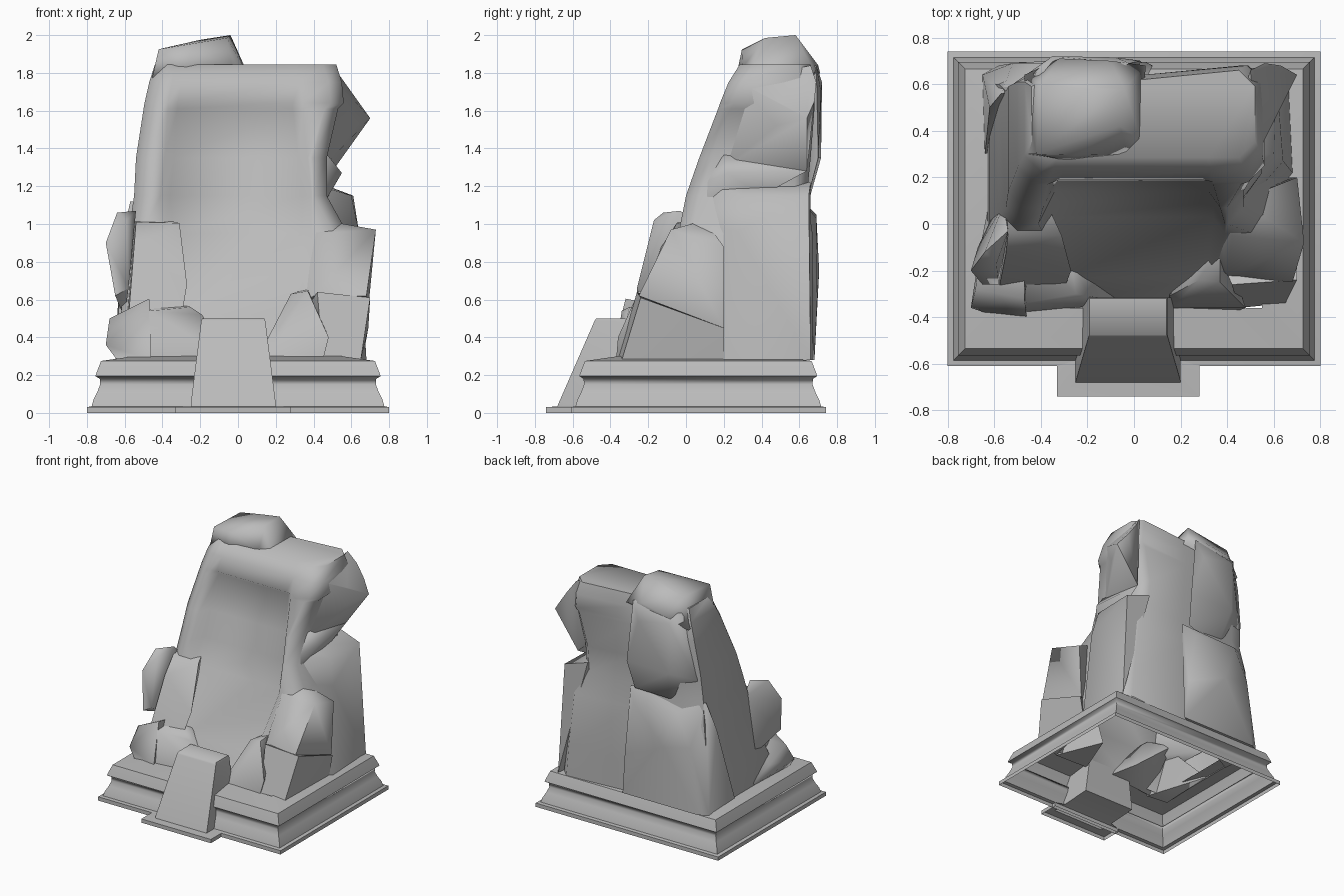
import bpy
import bmesh
from math import radians

default_cube = bpy.data.objects.get("Cube")
if default_cube:
    bpy.data.objects.remove(default_cube, do_unlink=True)

# One plain stone colour
stone = bpy.data.materials.new("grey_stone")
stone.use_nodes = True
GREY = (0.5, 0.5, 0.5, 1)
stone.diffuse_color = GREY
stone.node_tree.nodes["Principled BSDF"].inputs["Base Color"].default_value = GREY


def finish(name, bm, smooth_angle):
    """Turn a bmesh into a shaded stone object."""
    bmesh.ops.recalc_face_normals(bm, faces=bm.faces[:])
    mesh = bpy.data.meshes.new(name)
    bm.to_mesh(mesh)
    bm.free()
    mesh.materials.append(stone)
    obj = bpy.data.objects.new(name, mesh)
    bpy.context.collection.objects.link(obj)
    bpy.ops.object.select_all(action="DESELECT")
    obj.select_set(True)
    bpy.context.view_layer.objects.active = obj
    bpy.ops.object.shade_smooth_by_angle(angle=radians(smooth_angle))
    return obj


def loft(name, rings, cap_top=False, smooth_angle=60):
    """Skin a stack of rings that share one point count."""
    bm = bmesh.new()
    loops = [[bm.verts.new(point) for point in ring] for ring in rings]
    count = len(loops[0])
    for low, high in zip(loops, loops[1:]):
        for i in range(count):
            j = (i + 1) % count
            bm.faces.new((low[i], low[j], high[j], high[i]))
    if cap_top:
        bm.faces.new(loops[-1])
    return finish(name, bm, smooth_angle)


def boulder(name, points):
    """Worn rock wrapped around a few corner points."""
    bm = bmesh.new()
    for point in points:
        bm.verts.new(point)
    result = bmesh.ops.convex_hull(bm, input=bm.verts[:])
    unused = {v for v in result["geom_interior"] if isinstance(v, bmesh.types.BMVert)}
    bmesh.ops.delete(bm, geom=list(unused), context="VERTS")
    return finish(name, bm, 72)


def rectangle(left, right, front, back, z):
    return [(left, front, z), (right, front, z), (right, back, z), (left, back, z)]


# Moulded plinth, hollow underneath: (inset, height) profile
plinth_profile = [(0, 0), (0, .03), (.025, .035), (.035, .07), (.055, .11), (.07, .15),
                  (.068, .18), (.045, .195), (.048, .205), (.075, .275), (.25, .3)]
loft("plinth", [rectangle(inset - .8, .8 - inset, inset - .61, .74 - inset, z)
                for inset, z in plinth_profile])

# Tapered front step on its own foot plate
loft("front_step", [
    rectangle(-.33, .28, -.74, -.58, 0),
    rectangle(-.33, .28, -.74, -.58, .03),
    rectangle(-.25, .2, -.68, -.56, .035),
    rectangle(-.25, .2, -.675, -.32, .05),
    rectangle(-.195, .145, -.485, -.315, .485),
    rectangle(-.19, .14, -.475, -.32, .5),
], cap_top=True)


def seat_ring(z, left, right, front, hollow, back, inner_left, inner_right):
    """Cross-section of the rock shell with a sunken middle at the front."""
    corner = .07
    rim = .05
    valley = .04
    outline = [(left, front + corner), (left + corner, front), (inner_left - rim, front),
               (inner_left, hollow), (inner_right, hollow),
               (inner_right + rim, front), (right - corner, front), (right, front + corner),
               (right, back - corner), (right - corner, back), (valley, back - valley),
               (left + corner * 2, back), (left, back - corner)]
    return [(x, y, z) for x, y in outline]


# Rock shell: leaning back, hollow seat and overhanging head
loft("rock_seat", [
    seat_ring(.28, -.63, .65, -.32, -.34, .67, -.3, .3),
    seat_ring(.52, -.62, .63, -.19, -.23, .67, -.31, .31),
    seat_ring(.95, -.58, .58, -.04, .03, .67, -.34, .34),
    seat_ring(1.15, -.55, .47, .0, .09, .64, -.36, .34),
    seat_ring(1.35, -.54, .47, .07, .14, .66, -.34, .32),
    seat_ring(1.61, -.5, .53, .17, .22, .68, -.32, .29),
    seat_ring(1.64, -.495, .56, .18, .19, .68, -.32, .29),
    seat_ring(1.75, -.47, .55, .225, .225, .68, -.3, .28),
    seat_ring(1.845, -.44, .52, .285, .285, .66, -.28, .27),
], cap_top=True)

# Crown of the backrest and the ridge running down behind it
boulder("crown", [(-.46, .3, 1.75), (-.42, .3, 1.925), (-.25, .295, 1.92), (-.06, .42, 1.985),
                  (-.04, .58, 2), (-.2, .58, 1.975), (-.4, .6, 1.93), (-.47, .64, 1.7),
                  (-.28, .27, 1.8), (-.03, .3, 1.83), (.03, .36, 1.83), (.05, .68, 1.8),
                  (-.32, .71, 1.8), (-.1, .7, 1.84)])
boulder("back_ridge", [(-.42, .65, 1.82), (-.02, .69, 1.84), (-.52, .6, 1.3), (.03, .7, 1.35),
                       (-.35, .72, 1.75), (-.35, .715, 1.35), (-.08, .715, 1.7),
                       (-.5, .5, 1.1), (0, .64, 1.12), (-.3, .65, 1.12),
                       (-.3, .5, 1.82), (-.48, .5, 1.6)])
boulder("back_bulge", [(-.57, .56, 1.12), (-.4, .69, 1.05), (-.02, .69, 1.03), (.05, .62, 1.12),
                       (-.62, .5, .9), (-.52, .69, .8), (.05, .695, .6), (-.64, .3, .28),
                       (-.65, .64, .28), (-.58, .68, .28), (.08, .68, .28), (-.3, .705, .75)])

# Rocks jutting from the left side of the backrest
boulder("side_shard", [(.45, .2, 1.3), (.5, .64, 1.28), (.7, .64, 1.56), (.63, .68, 1.65),
                       (.62, .48, 1.65), (.52, .28, 1.75), (.56, .69, 1.75), (.5, .66, 1.84),
                       (.62, .48, 1.52), (.4, .35, 1.7)])
boulder("side_knob", [(.42, .05, 1.2), (.55, .22, 1.27), (.47, .2, 1.37), (.48, .4, 1.15),
                      (.42, .04, 1.05), (.5, .64, 1.28), (.4, .2, 1.35)])
boulder("side_flank", [(.47, .16, 1.19), (.6, .3, 1.15), (.64, .27, .96), (.68, .22, .28),
                       (.66, .66, .28), (.61, .65, 1.15), (.43, .03, 1.02), (.5, 0, .28),
                       (.4, .66, 1.22), (.45, .3, 1.21)])

# Left armrest and its footing
boulder("left_arm", [(.42, -.05, .95), (.55, -.07, .91), (.73, -.08, .97), (.7, .2, .88),
                     (.68, .2, .45), (.68, -.25, .62), (.4, -.22, .62), (.37, .03, .98),
                     (.31, -.12, .55), (.45, .1, 1.02)])
boulder("left_arm_foot", [(.7, -.24, .61), (.65, -.34, .28), (.66, .2, .28), (.69, .2, .45),
                          (.45, -.36, .28), (.42, -.26, .64), (.33, -.05, .5)])
boulder("left_front_lobe", [(.15, -.31, .38), (.28, -.24, .63), (.37, -.25, .645),
                            (.48, -.36, .4), (.45, -.37, .28), (.16, -.36, .28),
                            (.37, -.05, .66), (.3, 0, .28)])

# Right armrest, its outer column and footing
boulder("right_arm", [(-.54, -.04, 1.01), (-.31, -.05, 1.005), (-.3, -.13, .8),
                      (-.27, -.2, .68), (-.57, -.23, .62), (-.55, .1, 1.02), (-.38, .1, 1.02),
                      (-.3, -.28, .5), (-.58, -.28, .5), (-.6, .1, .5), (-.55, -.13, .88)])
boulder("right_arm_column", [(-.64, -.12, 1.06), (-.54, -.03, 1.07), (-.7, -.2, .9),
                             (-.65, -.26, .62), (-.58, -.26, .66), (-.59, -.17, 1.02),
                             (-.67, -.1, .75), (-.56, .08, .97), (-.6, .05, .5)])
boulder("right_arm_foot", [(-.7, -.36, .36), (-.64, -.38, .28), (-.68, -.28, .5),
                           (-.47, -.32, .605), (-.46, -.4, .28), (-.47, -.15, .57),
                           (-.66, -.1, .4), (-.62, .1, .28)])
boulder("right_front_ledge", [(-.47, -.34, .54), (-.25, -.3, .56), (-.19, -.31, .52),
                              (-.05, -.34, .28), (-.47, -.38, .28), (-.27, -.16, .57),
                              (-.45, -.1, .57), (-.1, -.1, .28)])
